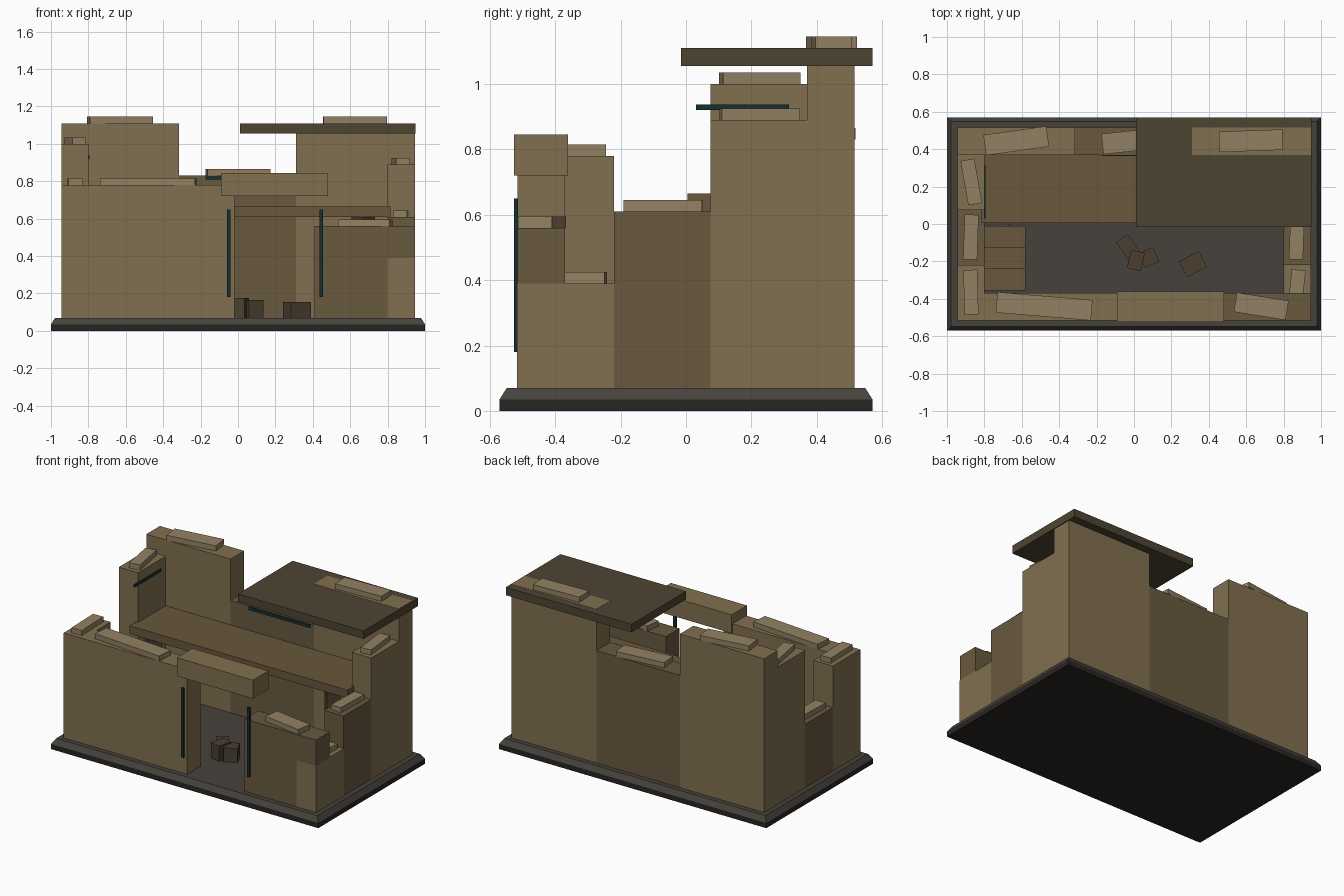
import bpy
from math import radians

if "Cube" in bpy.data.objects:
    bpy.data.objects.remove(bpy.data.objects["Cube"])


def mat(name, r, g, b):
    m = bpy.data.materials.new(name)
    m.diffuse_color = (r, g, b, 1)
    m.use_nodes = True
    m.node_tree.nodes["Principled BSDF"].inputs["Base Color"].default_value = m.diffuse_color
    return m


LIGHT = mat("light_clay", 0.22, 0.16, 0.08)
DARK = mat("dark_clay", 0.14, 0.10, 0.05)
CAP = mat("cap_clay", 0.29, 0.22, 0.125)
PLANK = mat("plank", 0.138, 0.095, 0.046)
ROOF = mat("roof_brown", 0.076, 0.058, 0.032)
RUBBLE = mat("rubble_brown", 0.07, 0.05, 0.03)
FLOOR = mat("floor_grey", 0.062, 0.055, 0.046)
PLINTH = mat("plinth_dark", 0.022, 0.019, 0.016)
TEAL = mat("teal_strip", 0.008, 0.028, 0.03)


def box(name, x, y, z, m, rot=0, taper=0):
    """Box from (min, max) ranges; rot turns it about z, taper pulls the top in."""
    size = [b - a for a, b in (x, y, z)]
    bpy.ops.mesh.primitive_cube_add(size=1, location=[(a + b) / 2 for a, b in (x, y, z)],
                                    rotation=(0, 0, radians(rot)))
    o = bpy.context.object
    o.name = name
    for v in o.data.vertices:
        v.co = [c * s for c, s in zip(v.co, size)]
        if v.co.z > 0 and taper:
            v.co.x -= taper if v.co.x > 0 else -taper
            v.co.y -= taper if v.co.y > 0 else -taper
    o.data.materials.append(m)
    return o


def block(name, cx, cy, z, sx, sy, h, m, rot):
    return box(name, (cx - sx / 2, cx + sx / 2), (cy - sy / 2, cy + sy / 2), (z, z + h), m, rot)


# Base: dark slab and bevelled floor
box("base_slab", (-1, 1), (-.57, .57), (0, .035), PLINTH)
box("base_floor", (-1, 1), (-.57, .57), (.035, .07), FLOOR, taper=.022)

# Broken walls in stepped sections
G, X, XI, Y, YI = .07, .945, .8, .515, .37
for name, x, y, top, m in [
    ("front_wall_left", (-X, -.02), (-Y, -YI), .78, LIGHT),
    ("front_wall_right", (.41, X), (-Y, -YI), .56, DARK),
    ("back_wall_left", (-X, -.315), (YI, Y), 1.11, LIGHT),
    ("back_wall_middle", (-.315, .31), (YI, Y), .83, DARK),
    ("back_wall_right", (.31, X), (YI, Y), 1.11, LIGHT),
    ("left_wall_front", (-X, -XI), (-YI, -.22), .78, LIGHT),
    ("left_wall_middle", (-X, -XI), (-.22, .075), .5, DARK),
    ("left_wall_back", (-X, -XI), (.075, YI), 1.0, LIGHT),
    ("right_wall_front", (XI, X + .001), (-Y - .001, -.22), .39, LIGHT),
    ("right_wall_middle", (XI, X), (-.22, .075), .61, DARK),
    ("right_wall_back", (XI, X), (.075, YI), .89, LIGHT),
]:
    box(name, x, y, (G, top), m)

# Door lintel
box("door_lintel", (-.09, .48), (-.525, -.36), (.72, .845), LIGHT)

# Loose cap stones lying on the wall tops
for name, cx, cy, z, sx, sy, rot in [
    ("back_cap_left", -.63, .445, 1.11, .34, .11, 8),
    ("back_cap_middle", 0, .445, .83, .34, .11, 6),
    ("back_cap_right", .625, .445, 1.11, .34, .11, 2),
    ("front_cap_left", -.48, -.44, .78, .51, .11, -4.8),
    ("front_cap_right", .68, -.44, .56, .28, .105, -9),
    ("left_cap_back", -.87, .225, 1.0, .075, .24, 10),
    ("left_cap_middle", -.872, -.07, .5, .075, .24, -2),
    ("left_cap_front", -.872, -.365, .78, .075, .24, 1.5),
    ("right_cap_front", .868, -.365, .39, .075, .24, -6),
    ("right_cap_middle", .87, -.07, .61, .075, .24, -2),
    ("right_cap_back", .87, .225, .89, .075, .24, 6),
]:
    block(name, cx, cy, z, sx, sy, .035, CAP, rot)

# Remaining roof slab, upper floor and its posts
box("roof_slab", (.01, .95), (-.015, .57), (1.055, 1.109), ROOF)
box("upper_floor", (-.815, .815), (.005, .38), (.61, .665), PLANK)
for side, s in (("left", -1), ("right", 1)):
    block("floor_post_" + side, s * .67, .055, G, .088, .088, .54, RUBBLE, 45)

# Stairs rising to the upper floor along the left wall
for i in range(3):
    y = -.355 + i * .115
    box(f"stair_{i + 1}", (-XI, -.58), (y, y + .115), (G, .2 + i * .135), PLANK)

# Fallen rubble on the floor
for i, (cx, cy, sx, sy, h, rot) in enumerate([
    (-.03, -.125, .075, .12, .08, 35),
    (.01, -.195, .075, .1, .105, -13),
    (.08, -.18, .085, .085, .095, 24),
    (.315, -.215, .12, .095, .085, 27),
]):
    block(f"rubble_{i + 1}", cx, cy, G, sx, sy, h, RUBBLE, rot)

# Teal strips on the door sides and inner walls
for side, x in (("left", -.05), ("right", .445)):
    box("door_strip_" + side, (x - .01, x + .01), (-.525, -.513), (.18, .65), TEAL)
box("back_wall_strip", (-.175, .285), (.363, .373), (.806, .828), TEAL)
box("left_wall_strip", (-.803, -.793), (.03, .315), (.92, .937), TEAL)
